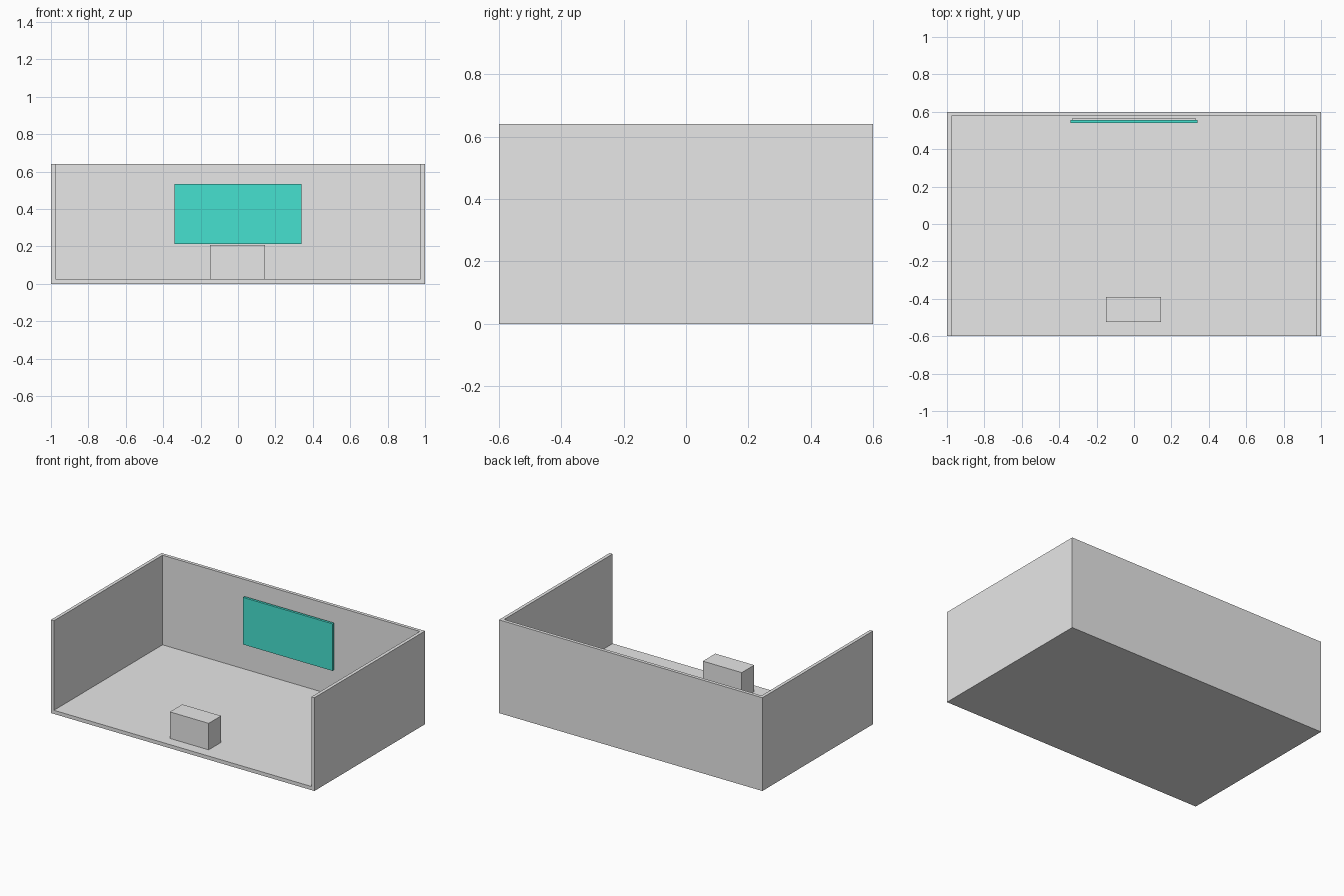
import bpy
from mathutils import Vector

default_cube = bpy.data.objects.get("Cube")
if default_cube:
    bpy.data.objects.remove(default_cube, do_unlink=True)


def make_material(name, rgb):
    mat = bpy.data.materials.new(name)
    mat.use_nodes = True
    color = (*rgb, 1.0)
    mat.diffuse_color = color
    mat.node_tree.nodes["Principled BSDF"].inputs["Base Color"].default_value = color
    return mat


def box(name, low, high, mat):
    """Axis-aligned box between two opposite corners."""
    low, high = Vector(low), Vector(high)
    bpy.ops.mesh.primitive_cube_add(size=1)
    obj = bpy.context.object
    obj.name = name
    size = high - low
    for v in obj.data.vertices:
        v.co = Vector(a * b for a, b in zip(v.co, size))
    obj.location = (low + high) / 2
    obj.data.materials.append(mat)
    return obj


grey = make_material("light grey", (0.8, 0.8, 0.8))
teal = make_material("turquoise", (0.061, 0.752, 0.631))

WALL = 0.023
FLOOR = 0.025
HEIGHT = 0.64

# Room shell: a block hollowed out through its top and front
room = box("room_shell", (-1, -0.6, 0), (1, 0.6, HEIGHT), grey)
cutter = box("room_cutter", (WALL - 1, -0.8, FLOOR), (1 - WALL, 0.6 - WALL, 1), grey)
cutter.hide_render = True
hollow = room.modifiers.new("hollow", 'BOOLEAN')
hollow.operation = 'DIFFERENCE'
hollow.solver = 'EXACT'
hollow.object = cutter
bpy.ops.object.select_all(action='DESELECT')
room.select_set(True)
bpy.context.view_layer.objects.active = room
bpy.ops.object.modifier_apply(modifier=hollow.name)
bpy.data.objects.remove(cutter, do_unlink=True)

# Desk block near the open front
box("desk", (-0.15, -0.525, FLOOR), (0.145, -0.39, 0.207), grey)

# Wall screen with a slightly smaller backing
box("screen", (-0.34, 0.54, 0.212), (0.34, 0.557, 0.535), teal)
box("screen_backing", (-0.33, 0.557, 0.222), (0.33, 0.568, 0.525), grey)
